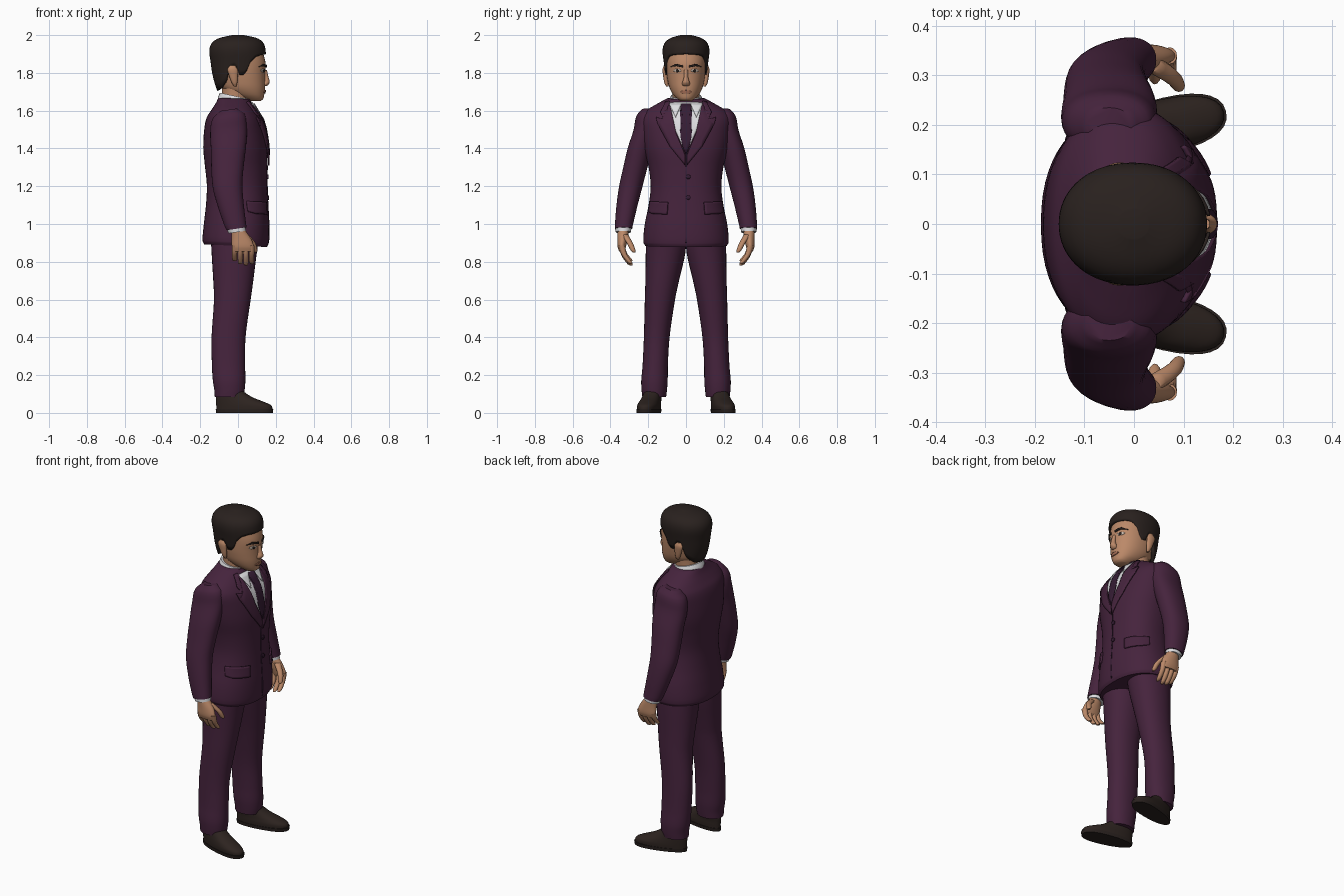
import bpy, bmesh, math
from mathutils import Vector
from mathutils.bvhtree import BVHTree


def material(name, rgb):
    m = bpy.data.materials.new(name)
    m.diffuse_color = (*rgb, 1)
    return m


SUIT = material("plum suit", (0.060, 0.017, 0.046))
TIE = material("dark plum tie", (0.036, 0.012, 0.034))
SHIRT = material("white shirt", (0.72, 0.72, 0.74))
SKIN = material("skin", (0.50, 0.25, 0.14))
HAIR = material("dark hair", (0.022, 0.015, 0.013))
SHOE = material("brown shoe", (0.026, 0.017, 0.014))
LIP = material("lip", (0.36, 0.15, 0.09))
EYE = material("eye white", (0.60, 0.50, 0.42))


def finish(bm, name, mat, mirror=False):
    bmesh.ops.recalc_face_normals(bm, faces=bm.faces)
    me = bpy.data.meshes.new(name)
    bm.to_mesh(me)
    bm.free()
    me.materials.append(mat)
    ob = bpy.data.objects.new(name, me)
    bpy.context.collection.objects.link(ob)
    if mirror:
        mod = ob.modifiers.new("mirror", 'MIRROR')
        mod.use_axis = (False, True, False)
        mod.merge_threshold = 0.0005
    return ob


def at(keys, z):
    """Smooth (Hermite) interpolation of key rows, first column is z."""
    z = min(max(z, keys[0][0]), keys[-1][0])
    i = max(j for j in range(len(keys) - 1) if keys[j][0] <= z)
    a, b = keys[i], keys[i + 1]
    h = b[0] - a[0]
    t = (z - a[0]) / h

    def slope(j, c):
        p, q = keys[max(j - 1, 0)], keys[min(j + 1, len(keys) - 1)]
        return (q[c] - p[c]) / (q[0] - p[0])
    return [(2*t**3 - 3*t*t + 1) * a[c] + (t**3 - 2*t*t + t) * h * slope(i, c)
            + (3*t*t - 2*t**3) * b[c] + (t**3 - t*t) * h * slope(i + 1, c)
            for c in range(1, len(a))]


def oval(a, rx, ry, n):
    c, s = math.cos(a), math.sin(a)
    return (rx * math.copysign(abs(c) ** (2 / n), c),
            ry * math.copysign(abs(s) ** (2 / n), s))


def skin_rings(bm, rings, caps=True):
    vs = [[bm.verts.new(p) for p in r] for r in rings]
    n = len(vs[0])
    for a, b in zip(vs, vs[1:]):
        for i in range(n):
            bm.faces.new((a[i], a[(i + 1) % n], b[(i + 1) % n], b[i]))
    if caps:
        bm.faces.new(vs[0])
    bm.faces.new(vs[-1])


def loft(name, keys, mat, mirror=False, seg=32, n=2.0, steps=4, tilt=0, taper=0, turn=0):
    """Stack of ovals; key rows are z, x, y, x radius, y radius."""
    keys = sorted(keys)
    zs = [a[0] + (b[0] - a[0]) * k / steps for a, b in zip(keys, keys[1:]) for k in range(steps)]
    rings = []
    for z in zs + [keys[-1][0]]:
        x, y, rx, ry = at(keys, z)
        ring = []
        for i in range(seg):
            a = math.tau * i / seg
            dx, dy = oval(a, rx, ry, n)
            dy *= 1 + taper * math.cos(a)
            c, s = math.cos(turn), math.sin(turn)
            ring.append((x + dx*c - dy*s, y + dx*s + dy*c, z + tilt * dx))
        rings.append(ring)
    bm = bmesh.new()
    skin_rings(bm, rings)
    return finish(bm, name, mat, mirror)


def patch(name, target, outline, mat, lift=0.004, thick=0.006, mirror=True, cuts=5):
    """Flat (y, z) outline laid on the front of a target surface."""
    tree = BVHTree.FromPolygons([v.co for v in target.data.vertices],
                                [p.vertices[:] for p in target.data.polygons])
    bm = bmesh.new()
    face = bm.faces.new([bm.verts.new((0, y, z)) for y, z in outline])
    bmesh.ops.triangulate(bm, faces=[face], ngon_method='EAR_CLIP')
    bmesh.ops.subdivide_edges(bm, edges=bm.edges[:], cuts=cuts, use_grid_fill=True)
    for v in bm.verts:
        hit = tree.ray_cast(Vector((1, v.co.y, v.co.z)), Vector((-1, 0, 0)))[0]
        if hit is None:
            hit = tree.find_nearest(Vector((0.05, v.co.y, v.co.z)))[0]
        v.co.x = hit.x + lift
    ob = finish(bm, name, mat, mirror)
    mod = ob.modifiers.new("thickness", 'SOLIDIFY')
    mod.thickness = thick
    mod.offset = 0
    return ob


def disc(y, z, ry, rz, n=12):
    return [(y + ry * math.cos(math.tau*i/n), z + rz * math.sin(math.tau*i/n)) for i in range(n)]


# Jacket body
jacket = loft("jacket", [
    (0.885, -0.013, 0, 0.166, 0.216), (0.905, -0.013, 0, 0.175, 0.226),
    (1.0, -0.008, 0, 0.172, 0.218), (1.1, -0.005, 0, 0.164, 0.198),
    (1.2, -0.005, 0, 0.160, 0.187), (1.3, -0.010, 0, 0.165, 0.198),
    (1.4, -0.014, 0, 0.170, 0.222), (1.5, -0.018, 0, 0.160, 0.236),
    (1.56, -0.020, 0, 0.145, 0.238), (1.60, -0.020, 0, 0.120, 0.212),
    (1.635, -0.020, 0, 0.098, 0.155), (1.665, -0.020, 0, 0.084, 0.100)],
    SUIT, seg=56, n=2.25, tilt=-0.04)

# Sleeves and cuffs
loft("sleeve", [
    (0.975, -0.008, 0.331, 0.053, 0.046), (1.0, -0.015, 0.328, 0.057, 0.048),
    (1.1, -0.038, 0.312, 0.068, 0.056), (1.2, -0.055, 0.292, 0.078, 0.062),
    (1.3, -0.055, 0.268, 0.086, 0.064), (1.4, -0.050, 0.243, 0.093, 0.066),
    (1.5, -0.050, 0.213, 0.097, 0.064), (1.57, -0.050, 0.205, 0.085, 0.058),
    (1.605, -0.050, 0.200, 0.045, 0.035)], SUIT, True, n=2.2, tilt=0.15)
loft("shirt_cuff", [(0.957, -0.004, 0.332, 0.046, 0.040), (0.99, -0.012, 0.330, 0.050, 0.043)],
     SHIRT, True, tilt=0.15)

# Hands
loft("palm", [
    (0.855, 0.028, 0.340, 0.050, 0.014), (0.88, 0.026, 0.340, 0.058, 0.022),
    (0.92, 0.018, 0.336, 0.052, 0.027), (0.97, 0.0, 0.332, 0.036, 0.030)], SKIN, True)
for i, length in enumerate((0.070, 0.086, 0.092, 0.084)):
    x = -0.018 + 0.03 * i
    loft("finger", [
        (0.873 - length, x, 0.290, 0.007, 0.008), (0.880 - length, x, 0.297, 0.012, 0.013),
        (0.880 - length / 2, x, 0.327, 0.014, 0.015), (0.885, x, 0.340, 0.015, 0.017)],
        SKIN, True, seg=12)
loft("thumb", [
    (0.850, 0.092, 0.276, 0.007, 0.008), (0.860, 0.090, 0.280, 0.013, 0.013),
    (0.900, 0.076, 0.298, 0.016, 0.016), (0.945, 0.035, 0.325, 0.020, 0.018)],
    SKIN, True, seg=12)

# Trousers
loft("trouser_leg", [
    (0.085, -0.047, 0.168, 0.076, 0.063), (0.12, -0.045, 0.168, 0.080, 0.067),
    (0.17, -0.047, 0.167, 0.086, 0.070), (0.25, -0.050, 0.163, 0.088, 0.067),
    (0.4, -0.050, 0.155, 0.090, 0.068), (0.6, -0.030, 0.138, 0.097, 0.080),
    (0.7, -0.025, 0.126, 0.106, 0.089), (0.85, -0.020, 0.108, 0.120, 0.105),
    (0.95, -0.015, 0.105, 0.130, 0.105)], SUIT, True, n=2.15)

# Shoes
turn = math.radians(13)
loft("shoe_sole", [(0, 0.034, 0.192, 0.153, 0.053), (0.02, 0.034, 0.192, 0.156, 0.055)],
     HAIR, True, n=2.3, taper=0.18, turn=turn)
loft("shoe_upper", [
    (0.015, 0.034, 0.192, 0.152, 0.052), (0.04, 0.030, 0.191, 0.149, 0.053),
    (0.06, 0.008, 0.186, 0.128, 0.050), (0.08, -0.018, 0.179, 0.102, 0.047),
    (0.11, -0.040, 0.172, 0.075, 0.044), (0.14, -0.045, 0.168, 0.060, 0.042)],
    SHOE, True, n=2.2, taper=0.15, turn=turn)

# Shirt front, tie, lapels, pocket flaps and closure
patch("shirt_front", jacket, [(0, 1.37), (0.058, 1.50), (0.090, 1.64), (0.05, 1.645), (0, 1.645)],
      SHIRT, 0.003)
patch("tie", jacket, [(0, 1.365), (0.018, 1.41), (0.028, 1.46), (0.018, 1.575),
                      (0.029, 1.62), (0.022, 1.637), (0, 1.637)], TIE, 0.010)
patch("collar_point", jacket, [(0.024, 1.635), (0.055, 1.565), (0.088, 1.635)], SHIRT, 0.009)
patch("lapel", jacket, [
    (0.004, 1.31), (0.085, 1.41), (0.150, 1.53), (0.158, 1.565), (0.118, 1.553), (0.135, 1.59),
    (0.108, 1.645), (0.088, 1.65), (0.052, 1.48), (0.004, 1.365)], SUIT, 0.007, 0.009)
patch("pocket_flap", jacket, [(0.095, 1.115), (0.19, 1.12), (0.197, 1.065), (0.18, 1.055),
                              (0.10, 1.05)], SUIT, 0.006, 0.009)
patch("front_seam", jacket, [(0, 0.90), (0.003, 0.90), (0.003, 1.31), (0, 1.31)], TIE, 0.001, 0.003, cuts=12)
for z in (1.25, 1.14):
    patch("button", jacket, disc(0.012, z, 0.012, 0.012), TIE, 0.005, mirror=False, cuts=1)

# Shirt collar and neck
loft("shirt_collar", [(1.61, -0.02, 0, 0.090, 0.100), (1.65, -0.02, 0, 0.086, 0.091),
                      (1.678, -0.018, 0, 0.078, 0.081)], SHIRT, tilt=-0.22)
loft("neck", [(1.60, -0.02, 0, 0.070, 0.070), (1.68, -0.014, 0, 0.071, 0.072),
              (1.76, -0.010, 0, 0.078, 0.078)], SKIN)

# Head
head = loft("head", [
    (1.652, 0.088, 0, 0.032, 0.030), (1.662, 0.078, 0, 0.055, 0.045),
    (1.685, 0.052, 0, 0.087, 0.068), (1.72, 0.028, 0, 0.115, 0.087),
    (1.76, 0.018, 0, 0.125, 0.097), (1.80, 0.012, 0, 0.132, 0.103),
    (1.84, 0.008, 0, 0.139, 0.106), (1.88, 0.0, 0, 0.140, 0.108),
    (1.93, -0.003, 0, 0.125, 0.100), (1.97, 0, 0, 0.08, 0.07)], SKIN, seg=40, n=2.15)
loft("nose", [(1.730, 0.142, 0, 0.010, 0.012), (1.738, 0.144, 0, 0.017, 0.020),
              (1.752, 0.149, 0, 0.019, 0.019), (1.775, 0.148, 0, 0.014, 0.012),
              (1.815, 0.143, 0, 0.010, 0.011)], SKIN, seg=16)
loft("ear", [(1.728, -0.015, 0.098, 0.006, 0.006), (1.745, -0.018, 0.104, 0.014, 0.010),
             (1.79, -0.025, 0.110, 0.024, 0.012), (1.82, -0.029, 0.113, 0.026, 0.011),
             (1.84, -0.030, 0.110, 0.012, 0.007)], SKIN, True, seg=16)

# Face details
patch("eye_white", head, disc(0.046, 1.812, 0.020, 0.009), EYE, 0.002, 0.003, cuts=2)
patch("iris", head, disc(0.045, 1.812, 0.008, 0.008), HAIR, 0.004, 0.003, cuts=1)
patch("eyebrow", head, [(0.016, 1.828), (0.05, 1.836), (0.080, 1.832), (0.055, 1.848),
                        (0.016, 1.840)], HAIR, 0.005, 0.006)
patch("lips", head, [(0, 1.690), (0.018, 1.692), (0.032, 1.700), (0.010, 1.710), (0, 1.708)],
      LIP, 0.003, 0.006)

# Hair: cap that starts on a hairline varying around the head
hair_keys = [
    (1.70, -0.028, 0.080, 0.080), (1.74, -0.018, 0.104, 0.098), (1.80, -0.004, 0.133, 0.110),
    (1.86, 0.0, 0.145, 0.118), (1.92, -0.003, 0.149, 0.124), (1.96, -0.002, 0.135, 0.112),
    (1.985, 0, 0.098, 0.080), (2.0, 0, 0.03, 0.03)]
hairline = [(0, 1.90), (35, 1.895), (52, 1.885), (66, 1.85), (72, 1.79), (86, 1.79),
            (93, 1.84), (106, 1.835), (116, 1.75), (140, 1.715), (181, 1.705)]
SEG, ROWS = 72, 16
rings = []
for k in range(ROWS + 1):
    ring = []
    for i in range(SEG):
        a = math.tau * i / SEG
        d = math.degrees(a if a <= math.pi else math.tau - a)
        p, q = next((p, q) for p, q in zip(hairline, hairline[1:]) if p[0] <= d < q[0])
        low = p[1] + (q[1] - p[1]) * (d - p[0]) / (q[0] - p[0])
        z = low + (2.0 - low) * (1 - (1 - k / ROWS) ** 2)
        x, rx, ry = at(hair_keys, z)
        dx, dy = oval(a, rx, ry, 2.1)
        ring.append((x + dx, dy, z))
    rings.append(ring)
bm = bmesh.new()
skin_rings(bm, rings, caps=False)
hair = finish(bm, "hair", HAIR)
mod = hair.modifiers.new("thickness", 'SOLIDIFY')
mod.thickness = 0.018
mod.offset = -1

# Smooth shading with sharp hems
bpy.ops.object.select_all(action='SELECT')
bpy.context.view_layer.objects.active = jacket
bpy.ops.object.shade_smooth_by_angle(angle=math.radians(45))
